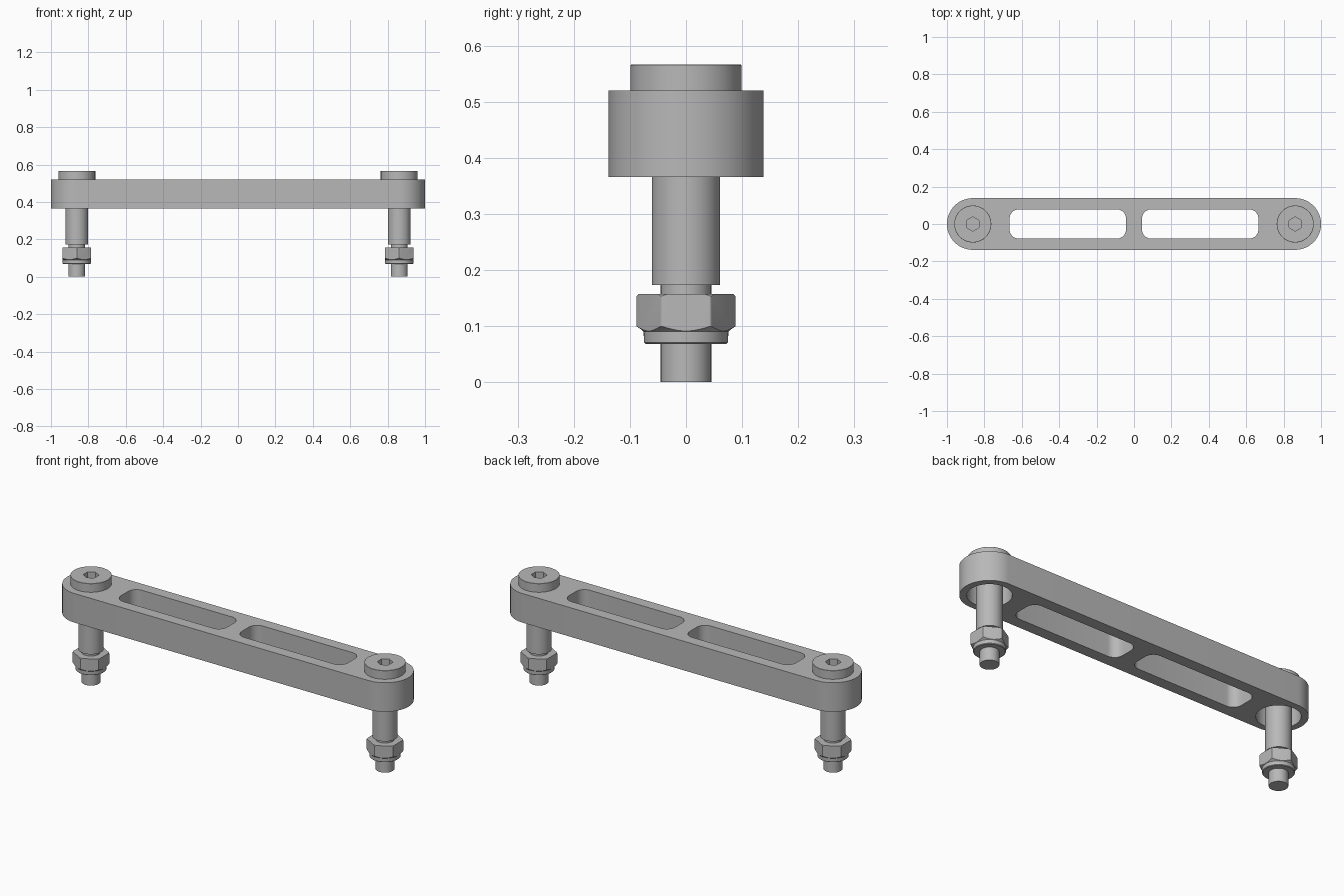
import bpy, bmesh, math
from mathutils import Matrix, Vector

cube = bpy.data.objects.get("Cube")
if cube:
    bpy.data.objects.remove(cube)

BOLT_X = 0.862
LINK_BOTTOM, LINK_TOP = 0.366, 0.52

steel = bpy.data.materials.new("Satin grey metal")
steel.use_nodes = True
grey = (0.48, 0.48, 0.48, 1)
steel.diffuse_color = grey
steel.node_tree.nodes["Principled BSDF"].inputs["Base Color"].default_value = grey


def finish(name, bm):
    bmesh.ops.recalc_face_normals(bm, faces=bm.faces)
    mesh = bpy.data.meshes.new(name)
    bm.to_mesh(mesh)
    bm.free()
    mesh.materials.append(steel)
    obj = bpy.data.objects.new(name, mesh)
    bpy.context.collection.objects.link(obj)
    return obj


def prism(name, outline, z0, z1):
    """Extrude a flat outline from z0 up to z1."""
    bm = bmesh.new()
    face = bm.faces.new([bm.verts.new((x, y, z0)) for x, y in outline])
    top = bmesh.ops.extrude_face_region(bm, geom=[face])["geom"]
    bmesh.ops.translate(bm, vec=(0, 0, z1 - z0),
                        verts=[v for v in top if isinstance(v, bmesh.types.BMVert)])
    return finish(name, bm)


def lathe(name, profile, steps=64):
    """Spin a radius/height profile about the z axis."""
    bm = bmesh.new()
    pts = [bm.verts.new((r, 0, z)) for r, z in profile]
    edges = [bm.edges.new(pair) for pair in zip(pts, pts[1:])]
    bmesh.ops.spin(bm, geom=pts + edges, cent=(0, 0, 0), axis=(0, 0, 1),
                   angle=math.tau, steps=steps, use_duplicate=False)
    bmesh.ops.remove_doubles(bm, verts=bm.verts, dist=1e-5)
    return finish(name, bm)


def rounded_rect(cx, half_x, half_y, radius, steps):
    pts = []
    for q, (sx, sy) in enumerate([(1, 1), (-1, 1), (-1, -1), (1, -1)]):
        for i in range(steps + 1):
            a = (q + i / steps) * math.pi / 2
            pts.append((cx + sx * (half_x - radius) + radius * math.cos(a),
                        sy * (half_y - radius) + radius * math.sin(a)))
    return pts


def polygon(radius, sides, cx=0):
    return [(cx + radius * math.cos(a), radius * math.sin(a))
            for a in (math.pi / 2 + math.tau * i / sides for i in range(sides))]


def combine(obj, tool, operation):
    """Apply a boolean and discard its tool."""
    tool.hide_render = True
    mod = obj.modifiers.new("Cut", "BOOLEAN")
    mod.operation, mod.object, mod.solver = operation, tool, "EXACT"
    bpy.context.view_layer.objects.active = obj
    bpy.ops.object.modifier_apply(modifier=mod.name)
    bpy.data.objects.remove(tool)


def smooth(obj):
    bpy.ops.object.select_all(action="DESELECT")
    obj.select_set(True)
    bpy.context.view_layer.objects.active = obj
    bpy.ops.object.shade_smooth_by_angle(angle=math.radians(28))


# Link bar: round ends, two windows, recesses under the bolt heads
outline = rounded_rect(0, 1.0, 0.138, 0.1379, 20)
link = prism("link_bar", outline, LINK_BOTTOM, LINK_TOP)
for side in (-1, 1):
    window = rounded_rect(side * 0.354, 0.311, 0.078, 0.048, 8)
    combine(link, prism("window_cutter", window, 0.3, 0.6), "DIFFERENCE")
    recess = polygon(0.104, 64, side * BOLT_X)
    combine(link, prism("recess_cutter", recess, 0.3, 0.475), "DIFFERENCE")
smooth(link)

# Shoulder bolt: threaded end, neck, shoulder, head with hex socket
bolt = lathe("left_shoulder_bolt", [
    (0, 0), (0.045, 0), (0.045, 0.173), (0.061, 0.173), (0.061, 0.49),
    (0.099, 0.49), (0.099, 0.565), (0.098, 0.566), (0, 0.566)])
combine(bolt, prism("socket_cutter", polygon(0.038, 6), 0.515, 0.6), "DIFFERENCE")
smooth(bolt)

# Locking nut: hexagon trimmed by a turned shape with a round collar below
nut = prism("left_lock_nut", polygon(0.0889, 6), 0.06, 0.165)
bevel = nut.modifiers.new("Corners", "BEVEL")
bevel.width, bevel.segments = 0.003, 2
bpy.context.view_layer.objects.active = nut
bpy.ops.object.modifier_apply(modifier=bevel.name)
turned = lathe("nut_trim", [
    (0, 0.068), (0.072, 0.068), (0.075, 0.071), (0.0755, 0.09), (0.08, 0.094),
    (0.09, 0.101), (0.09, 0.152), (0.084, 0.157), (0, 0.157)])
combine(nut, turned, "INTERSECT")
smooth(nut)

# Same fasteners at both ends
for part in (bolt, nut):
    part.location.x = BOLT_X
    twin = part.copy()
    twin.name = part.name.replace("left", "right")
    twin.location.x = -BOLT_X
    bpy.context.collection.objects.link(twin)
